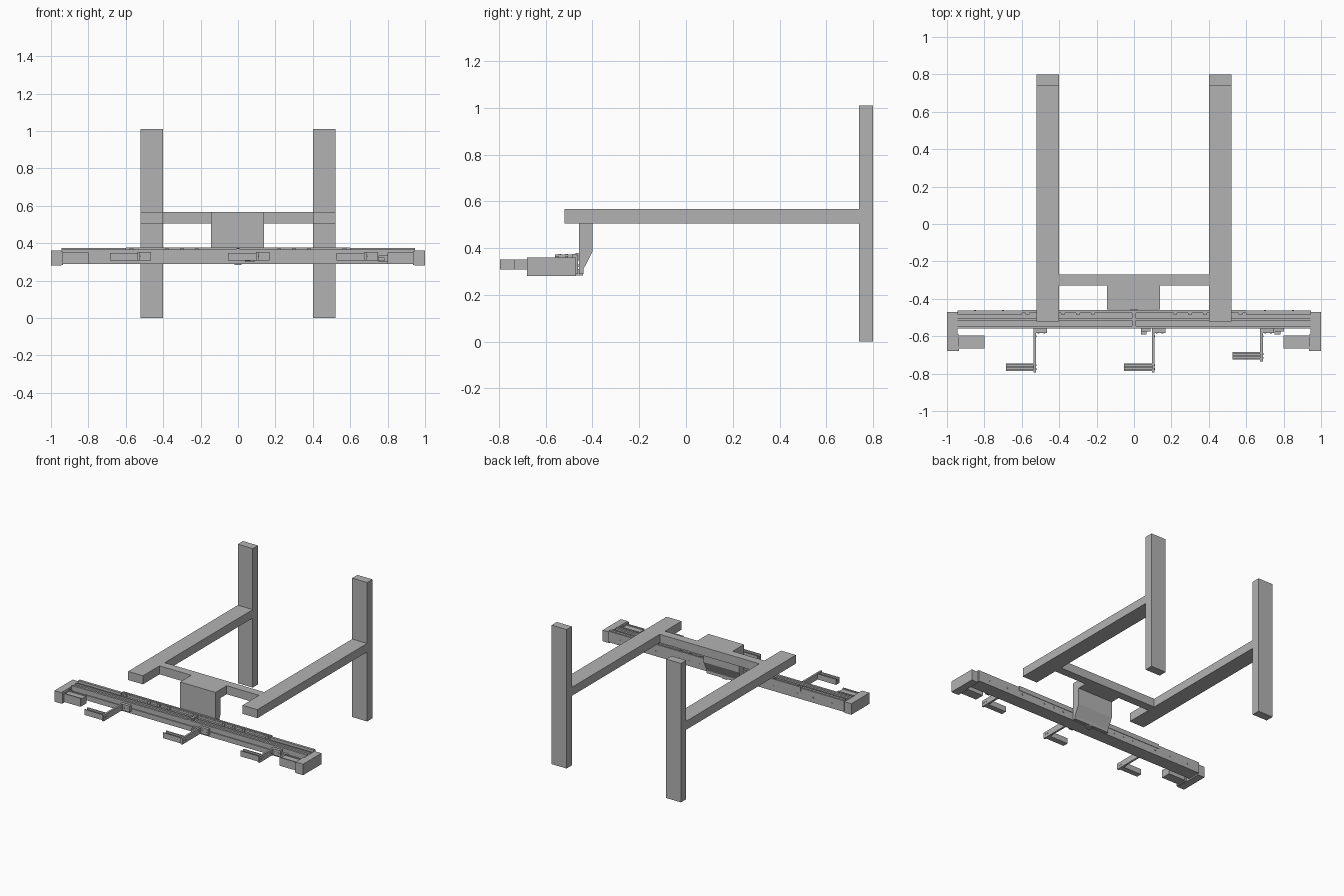
import bpy, bmesh
from mathutils import Matrix

cube = bpy.data.objects.get("Cube")
if cube:
    bpy.data.objects.remove(cube, do_unlink=True)

steel = bpy.data.materials.new("plain grey")
steel.use_nodes = True
GREY = (0.45, 0.45, 0.45, 1)
steel.diffuse_color = GREY
steel.node_tree.nodes["Principled BSDF"].inputs["Base Color"].default_value = GREY


def finish(name, bm):
    bmesh.ops.recalc_face_normals(bm, faces=bm.faces)
    mesh = bpy.data.meshes.new(name)
    bm.to_mesh(mesh)
    bm.free()
    mesh.materials.append(steel)
    obj = bpy.data.objects.new(name, mesh)
    bpy.context.collection.objects.link(obj)
    return obj


def box(name, x, y, z):
    """Box from its (min, max) extents on each axis."""
    bm = bmesh.new()
    bmesh.ops.create_cube(bm, size=1)
    for v in bm.verts:
        v.co = [(lo + hi) / 2 + c * (hi - lo) for c, (lo, hi) in zip(v.co, (x, y, z))]
    return finish(name, bm)


def extrude_x(name, profile, x):
    """Closed (y, z) profile swept between two x positions."""
    bm = bmesh.new()
    face = bm.faces.new([bm.verts.new((x[0], y, z)) for y, z in profile])
    new = bmesh.ops.extrude_face_region(bm, geom=[face])["geom"]
    for v in new:
        if isinstance(v, bmesh.types.BMVert):
            v.co.x = x[1]
    return finish(name, bm)


def screw(name, location, axis, radius=0.006, depth=0.004):
    bm = bmesh.new()
    turn = Matrix.Rotation(1.5708, 4, axis) if axis in "XY" else Matrix()
    bmesh.ops.create_cone(bm, cap_ends=True, segments=10, radius1=radius, radius2=radius,
                          depth=depth, matrix=Matrix.Translation(location) @ turn)
    return finish(name, bm)


def span(side, a, b):
    return tuple(sorted((side * a, side * b)))


# Frame: posts, long arms and cross bar
BAR_Z = (0.505, 0.567)
for side, label in ((1, "left"), (-1, "right")):
    box(label + "_post", span(side, 0.4, 0.52), (0.74, 0.8), (0, 1.01))
    box(label + "_arm", span(side, 0.4, 0.52), (-0.52, 0.74), BAR_Z)
box("cross_bar", (-0.4, 0.4), (-0.33, -0.27), BAR_Z)

# Hanger plate with a tapered foot
extrude_x("hanger", [(-0.458, 0.567), (-0.33, 0.567), (-0.33, 0.505), (-0.4, 0.505),
                     (-0.4, 0.385), (-0.438, 0.31), (-0.438, 0.29), (-0.458, 0.29)],
          (-0.145, 0.14))

# Grooved rail
extrude_x("rail", [(-0.56, 0.29), (-0.462, 0.29), (-0.462, 0.37), (-0.475, 0.37),
                   (-0.475, 0.355), (-0.505, 0.355), (-0.505, 0.366), (-0.515, 0.366),
                   (-0.515, 0.355), (-0.545, 0.355), (-0.545, 0.366), (-0.56, 0.366),
                   (-0.56, 0.336), (-0.553, 0.336), (-0.553, 0.326), (-0.56, 0.326)],
          (-0.945, 0.945))
box("rail_back_strip", (-0.6, 0.6), (-0.472, -0.459), (0.345, 0.378))
box("centre_clip", (-0.012, 0.012), (-0.56, -0.462), (0.35, 0.372))
box("centre_stop", (-0.02, 0.02), (-0.48, -0.44), (0.283, 0.31))

# Screws along the back, top ledge and centre clip
for x in (0.22, 0.3, 0.38, 0.57, 0.7, 0.85):
    for side in (1, -1):
        screw("back_screw", (side * x, -0.461, 0.325), "X")
        if x < 0.6:
            box("top_tab", span(side, x - 0.01, x + 0.01), (-0.485, -0.47), (0.355, 0.373))
for y in (-0.54, -0.51, -0.48):
    screw("clip_screw", (0, y, 0.373), "Z")

# Ends of the rail
for side, label in ((1, "left"), (-1, "right")):
    box(label + "_top_rail", span(side, 0.6, 0.945), (-0.485, -0.467), (0.355, 0.374))
    box(label + "_end_block", span(side, 0.945, 1), (-0.68, -0.47), (0.28, 0.36))
    extrude_x(label + "_end_grip",
              [(-0.665, 0.29), (-0.595, 0.29), (-0.595, 0.35), (-0.605, 0.35),
               (-0.605, 0.343), (-0.655, 0.343), (-0.655, 0.35), (-0.665, 0.35)],
              span(side, 0.8, 0.946))
    box(label + "_end_lip", span(side, 0.935, 0.946), (-0.68, -0.59), (0.283, 0.357))
    for y in (-0.65, -0.5):
        for z in (0.297, 0.343):
            screw(label + "_end_screw", (side * 0.9995, y, z), "Y", 0.005, 0.001)

# Sliding brackets: mounting plate, thin arm and grooved finger
for label, x, tip, stop in (("right", -0.53, -0.795, False), ("centre", 0.102, -0.795, True),
                            ("left", 0.682, -0.735, True)):
    box(label + "_bracket_plate", (x - 0.007, x + 0.066), (-0.582, -0.559), (0.308, 0.352))
    box(label + "_bracket_arm", (x - 0.007, x + 0.007), (tip, -0.565), (0.308, 0.352))
    back, front = tip + 0.05, tip + 0.01
    extrude_x(label + "_finger",
              [(front, 0.308), (back, 0.308), (back, 0.348), (back - 0.008, 0.348),
               (back - 0.008, 0.325), (back - 0.016, 0.325), (back - 0.016, 0.34),
               (front + 0.016, 0.34), (front + 0.016, 0.325), (front + 0.008, 0.325),
               (front + 0.008, 0.348), (front, 0.348)],
              (x - 0.155, x - 0.006))
    for y in (tip + 0.02, tip + 0.04, -0.6):
        screw(label + "_arm_screw", (x + 0.008, y, 0.33), "Y", 0.005)
    for dx in (0.02, 0.05):
        screw(label + "_plate_screw", (x + dx, -0.583, 0.33), "X", 0.005)
    if stop:
        sx = x + 0.1 if label == "left" else x - 0.035
        box(label + "_stop", (sx - 0.03, sx + 0.02), (-0.575, -0.559), (0.3, 0.335))
        box(label + "_stop_nub", (sx - 0.03, sx), (-0.59, -0.57), (0.305, 0.325))
